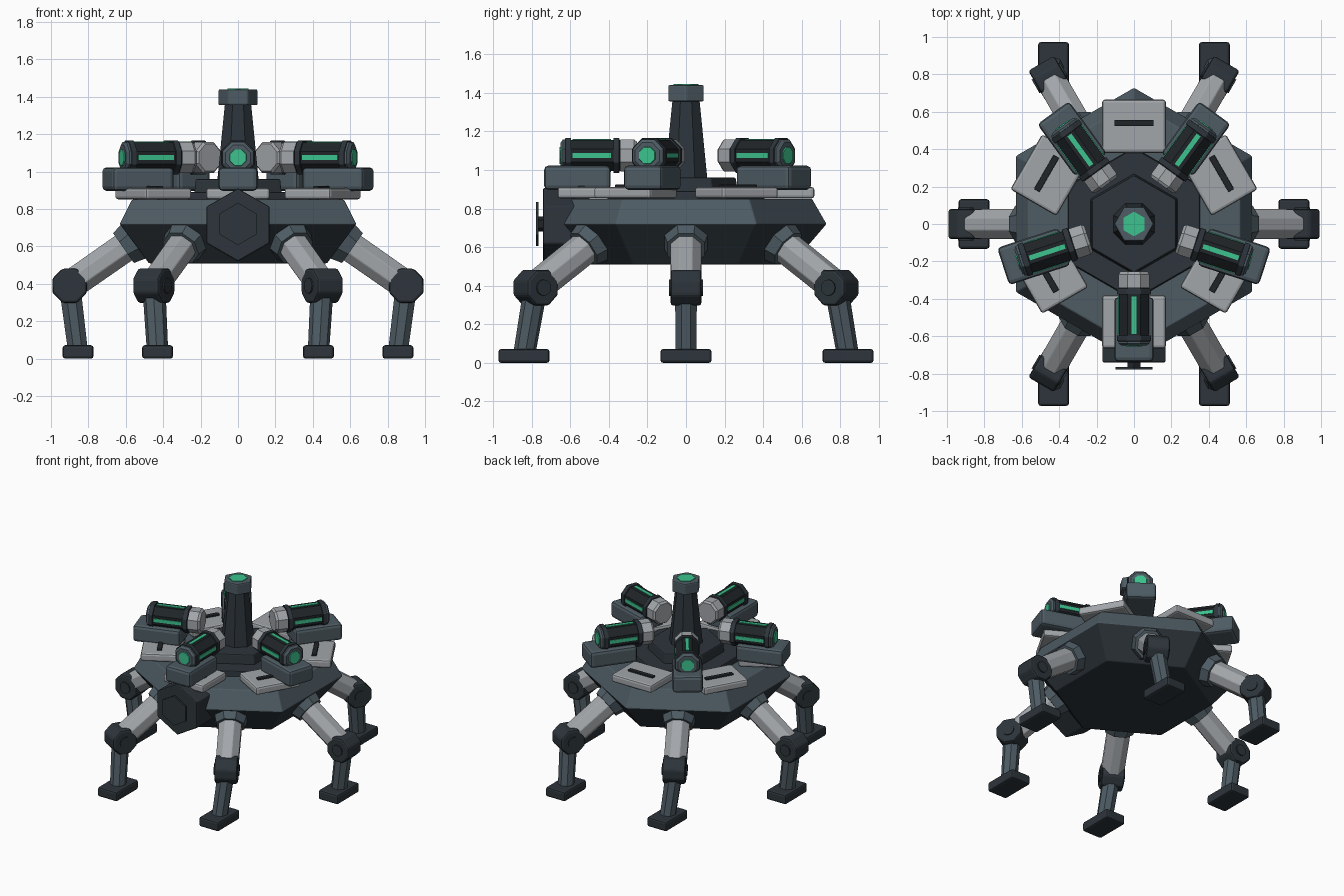
import bpy, bmesh, math
from mathutils import Vector, Matrix

cube = bpy.data.objects.get("Cube")
if cube:
    bpy.data.objects.remove(cube, do_unlink=True)


def material(name, rgb):
    m = bpy.data.materials.new(name)
    m.use_nodes = True
    m.diffuse_color = (*rgb, 1)
    m.node_tree.nodes["Principled BSDF"].inputs["Base Color"].default_value = (*rgb, 1)
    return m


SLATE = material("slate grey", (0.075, 0.105, 0.125))
DARK = material("dark grey", (0.026, 0.035, 0.043))
BLACK = material("near black", (0.014, 0.018, 0.021))
LIGHT = material("light grey", (0.36, 0.38, 0.40))
GREEN = material("glowing green", (0.045, 0.54, 0.27))
UP = Vector((0, 0, 1))


def finish(name, bm, mat, bevel=0):
    bmesh.ops.recalc_face_normals(bm, faces=bm.faces)
    me = bpy.data.meshes.new(name)
    bm.to_mesh(me)
    bm.free()
    me.materials.append(mat)
    ob = bpy.data.objects.new(name, me)
    bpy.context.collection.objects.link(ob)
    if bevel:
        mod = ob.modifiers.new("Bevel", "BEVEL")
        mod.width = bevel
        mod.segments = 2
        mod.limit_method = "ANGLE"
    return ob


def loft(name, mat, start, axis, profile, sides, phase=0, bevel=0):
    """Polygonal rings of (distance, radius) along an axis, capped at both ends."""
    start, w = Vector(start), Vector(axis).normalized()
    u = w.cross(UP)
    u = Vector((1, 0, 0)) if u.length < 0.01 else u.normalized()
    v = u.cross(w)
    bm = bmesh.new()
    rings = []
    for d, r in profile:
        ring = []
        for k in range(sides):
            a = math.radians(phase) + math.tau * k / sides
            ring.append(bm.verts.new(start + w * d + (u * math.cos(a) + v * math.sin(a)) * r))
        rings.append(ring)
    for a, b in zip(rings, rings[1:]):
        for k in range(sides):
            j = (k + 1) % sides
            bm.faces.new((a[k], a[j], b[j], b[k]))
    bm.faces.new(rings[0])
    bm.faces.new(rings[-1])
    return finish(name, bm, mat, bevel)


def bar(name, mat, p0, p1, r0, r1, sides, phase=0, bevel=0):
    axis = Vector(p1) - Vector(p0)
    return loft(name, mat, p0, axis, [(0, r0), (axis.length, r1)], sides, phase, bevel)


def box(name, mat, center, size, degrees=0, bevel=0):
    """Box placed in a frame whose x axis points outward at the given heading."""
    bm = bmesh.new()
    bmesh.ops.create_cube(bm, size=1)
    bmesh.ops.scale(bm, vec=size, verts=bm.verts)
    bmesh.ops.translate(bm, vec=center, verts=bm.verts)
    bm.transform(Matrix.Rotation(math.radians(degrees), 4, "Z"))
    return finish(name, bm, mat, bevel)


def polar(degrees, r, z):
    a = math.radians(degrees)
    return Vector((r * math.cos(a), r * math.sin(a), z))


# Hull: slate upper band, dark lower band
hull = loft("hull", SLATE, (0, 0, 0), UP,
            [(0.51, 0.55), (0.72, 0.73), (0.85, 0.655)], 6, 30, 0.006)
hull.data.materials.append(DARK)
for face in hull.data.polygons:
    face.material_index = int(face.center.z < 0.72)

# Stepped deck and mast
loft("deck", DARK, (0, 0, 0.84), UP, [(0, 0.41), (0.05, 0.405)], 6, 30, 0.006)
loft("mast_plinth", DARK, (0, 0, 0.88), UP, [(0, 0.27), (0.08, 0.26)], 6, 30, 0.008)
loft("mast", DARK, (0, 0, 0.95), UP, [(0, 0.12), (0.42, 0.075)], 8, 22.5)
loft("mast_cap", SLATE, (0, 0, 1.355), UP, [(0, 0.106), (0.085, 0.106)], 6, 0, 0.008)
loft("mast_lamp", GREEN, (0, 0, 1.435), UP, [(0, 0.066), (0.01, 0.066)], 6, 30)

# Roof panels with slots
for k in range(6):
    heading = 30 + 60 * k
    box("roof_panel", LIGHT, (0.523, 0, 0.882), (0.285, 0.34, 0.06), heading, 0.015)
    box("panel_slot", BLACK, (0.54, 0, 0.915), (0.034, 0.21, 0.018), heading, 0.004)

# Front hatch
loft("hatch", DARK, (0, -0.5, 0.715), (0, -1, 0), [(0, 0.195), (0.24, 0.195)], 6, 30, 0.008)
loft("hatch_plate", DARK, (0, -0.764, 0.72), (0, -1, 0), [(0, 0.113), (0.013, 0.113)], 6, 30)
loft("hatch_pin", BLACK, (0, -0.73, 0.72), (0, -1, 0), [(0, 0.04), (0.035, 0.04)], 6, 30)

# Five canister pods
for k in range(5):
    heading = -90 + 72 * k
    out = polar(heading, 1, 0)
    hub = Vector((0, 0, 1.075))
    box("pod_base", SLATE, (0.563, 0, 0.96), (0.345, 0.21, 0.125), heading, 0.022)
    loft("pod_collar", LIGHT, hub, out,
         [(0.255, 0.078), (0.27, 0.09), (0.34, 0.09)], 8, 22.5)
    loft("pod_tube", BLACK, hub, out, [(0.33, 0.088), (0.63, 0.088)], 8, 22.5)
    for r in (0.345, 0.595):
        loft("pod_ring", DARK, hub, out, [(r, 0.098), (r + 0.032, 0.098)], 8, 22.5, 0.004)
    loft("pod_cap", SLATE, hub, out, [(0.62, 0.09), (0.638, 0.09), (0.65, 0.072)], 8, 22.5)
    loft("pod_lens", GREEN, hub, out, [(0.64, 0.052), (0.656, 0.046)], 8, 22.5)
    for z in (0.993, 1.157):
        box("pod_strip", GREEN, (0.488, 0, z), (0.2, 0.026, 0.009), heading)
    for side in (-1, 1):
        box("pod_strip", GREEN, (0.488, side * 0.082, 1.075), (0.2, 0.009, 0.026), heading)

# Six legs; every foot stays aligned front to back
for k in range(6):
    heading = 60 * k
    out = polar(heading, 1, 0)
    side = out.cross(UP)
    hip = polar(heading, 0.47, 0.69)
    knee = polar(heading, 0.9, 0.39)
    if k % 3 == 0:
        foot = Vector((math.copysign(0.855, out.x), 0, 0.036))
    else:
        foot = Vector((math.copysign(0.43, out.x), math.copysign(0.84, out.y), 0.036))
    bar("hip_socket", SLATE, hip, hip.lerp(knee, 0.33), 0.15, 0.105, 8, 22.5)
    bar("thigh", LIGHT, hip, hip.lerp(knee, 0.93), 0.087, 0.085, 8, 22.5, 0.005)
    bar("knee", DARK, knee - side * 0.08, knee + side * 0.08, 0.1, 0.1, 8, 22.5, 0.014)
    bar("knee_axle", DARK, knee - side * 0.088, knee + side * 0.088, 0.042, 0.042, 12)
    bar("shin", SLATE, knee, foot, 0.062, 0.057, 8, 22.5)
    box("foot", DARK, foot, (0.165, 0.265, 0.072), 0, 0.014)
